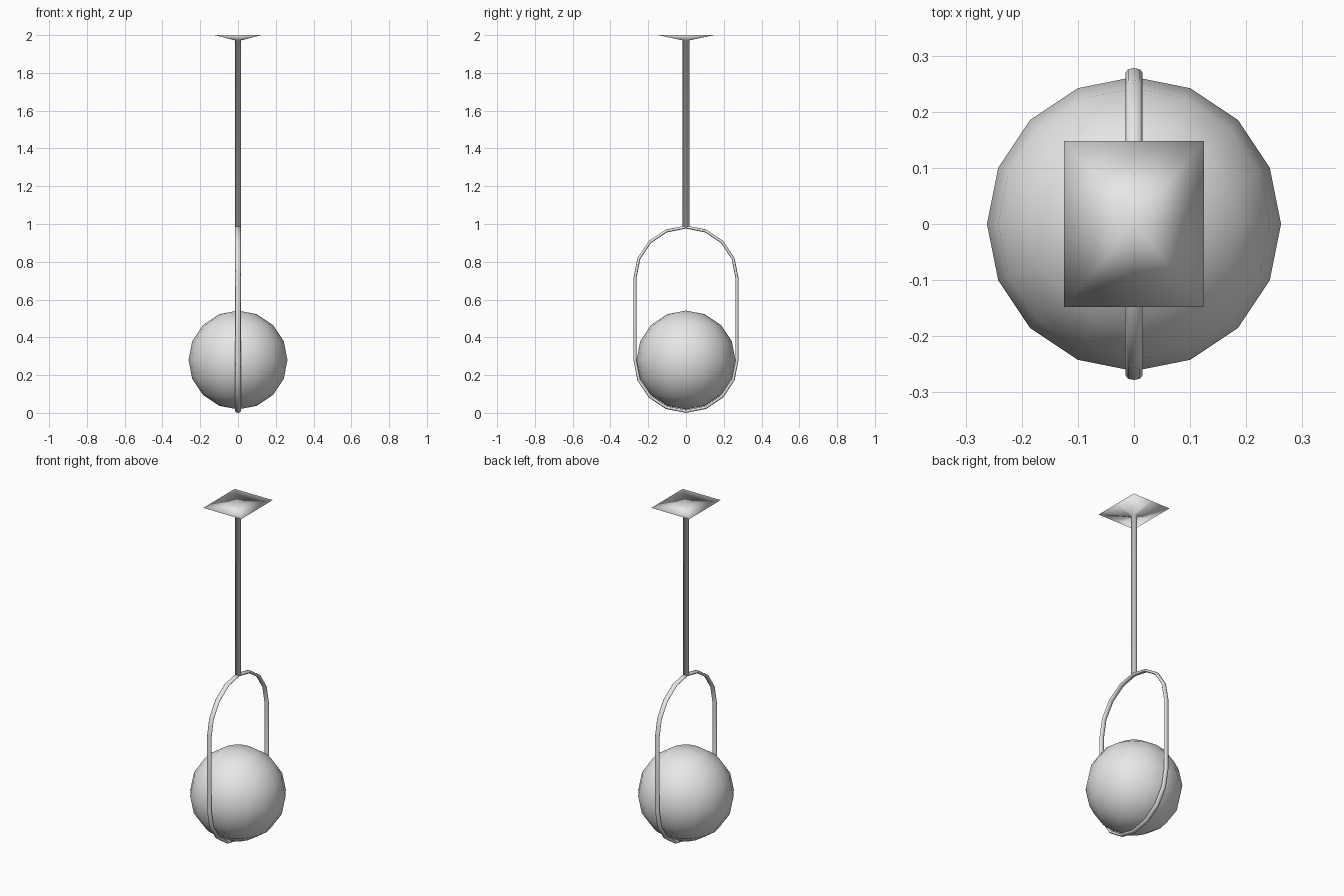
import bpy, bmesh, math

cube = bpy.data.objects.get("Cube")
if cube:
    bpy.data.objects.remove(cube, do_unlink=True)

grey = bpy.data.materials.new("light_grey")
grey.use_nodes = True
grey.diffuse_color = (0.8, 0.8, 0.8, 1)
grey.node_tree.nodes["Principled BSDF"].inputs["Base Color"].default_value = (0.8, 0.8, 0.8, 1)


def finish(bm, name):
    """Turn a bmesh into a smooth grey object."""
    bmesh.ops.recalc_face_normals(bm, faces=bm.faces)
    mesh = bpy.data.meshes.new(name)
    bm.to_mesh(mesh)
    bm.free()
    mesh.materials.append(grey)
    for poly in mesh.polygons:
        poly.use_smooth = True
    obj = bpy.data.objects.new(name, mesh)
    bpy.context.collection.objects.link(obj)
    return obj


def bridge(bm, a, b):
    """Join two closed vertex loops with quads."""
    n = len(a)
    for i in range(n):
        j = (i + 1) % n
        bm.faces.new((a[i], a[j], b[j], b[i]))


SIDES = 8
angles = [i * math.tau / SIDES for i in range(SIDES)]

# Globe
bm = bmesh.new()
bmesh.ops.create_uvsphere(bm, u_segments=16, v_segments=8, radius=0.262)
bmesh.ops.translate(bm, verts=bm.verts, vec=(0, 0, 0.28))
finish(bm, "globe")

# Hanging loop: two half circles joined by straight sides, flattened section
bm = bmesh.new()
path = [(k * math.pi / 8, 0.714) for k in range(9)]
path += [(k * math.pi / 8, 0.278) for k in range(8, 17)]
sections = []
for turn, centre in path:
    section = []
    for a in angles:
        r = 0.27 + 0.008 * math.cos(a)
        section.append(bm.verts.new((0.015 * math.sin(a), r * math.cos(turn),
                                     centre + r * math.sin(turn))))
    sections.append(section)
for i, section in enumerate(sections):
    bridge(bm, section, sections[(i + 1) % len(sections)])
finish(bm, "hanging_loop")


# Rod and square ceiling plate, flaring out from the rod
def rod_loop(bm, z):
    return [bm.verts.new((0.015 * math.cos(a), 0.018 * math.sin(a), z)) for a in angles]


bm = bmesh.new()
bottom, neck = rod_loop(bm, 0.982), rod_loop(bm, 1.972)
bridge(bm, bottom, neck)
bm.faces.new(bottom)
rim = []
for a in angles:
    c, s = math.cos(a), math.sin(a)
    k = max(abs(c), abs(s))
    rim.append(bm.verts.new((0.125 * c / k, 0.148 * s / k, 2)))
bridge(bm, neck, rim)
middle = bm.verts.new((0, 0, 1.996))
for i in range(SIDES):
    bm.faces.new((rim[i], rim[(i + 1) % SIDES], middle))
finish(bm, "rod_and_ceiling_plate")
